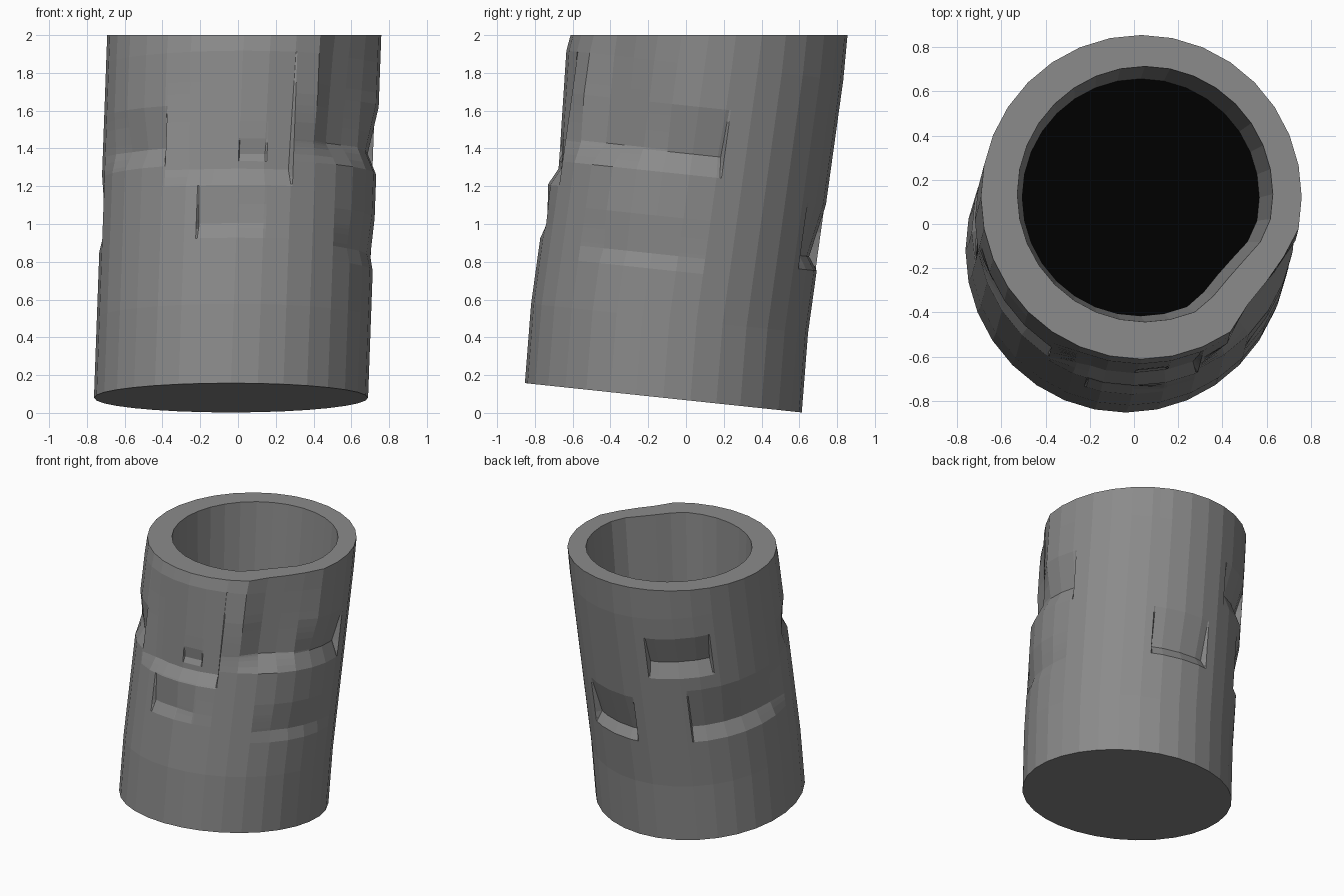
import bpy, bmesh
from math import cos, sin, pi, radians

if "Cube" in bpy.data.objects:
    bpy.data.objects.remove(bpy.data.objects["Cube"])

SEG, R, TOP = 32, 0.733, 2.0

# carved dents: angle range (deg, front = -90), ledge foot, ledge lip, upper end,
# depth, depth at upper end, width of the fade at the first and second side (0 = sharp wall)
DENTS = [
    (-60, 13, 1.26, 1.37, 1.62, 0.05, 0.0, 8, 0),      # right brow
    (-54, -15, 1.26, 1.38, 2.0, 0.085, 0.045, 8, 12),  # chip running to the rim
    (-122, -67, 1.13, 1.22, 1.84, 0.045, 0.0, 11, 0),  # front band
    (-90, -78, 1.23, 1.30, 1.52, 0.055, 0.0, 0, 0),    # small front notch
    (-107, -76, 0.85, 0.93, 1.14, 0.027, 0.0, 0, 11),  # lower front
    (-162, -123, 1.24, 1.34, 1.56, 0.045, 0.0, 11, 0), # left front
    (127, 188, 0.85, 0.95, 1.26, 0.045, 0.0, 0, 11),   # left back
    (107, 143, 1.36, 1.47, 1.68, 0.05, 0.0, 0, 0),     # back upper
    (61, 95, 0.83, 0.90, 1.18, 0.05, 0.0, 0, 0),       # back lower
    (-45, 8, 0.75, 0.83, 1.03, 0.022, 0.0, 11, 11),    # right lower
]


def lerp(a, b, t):
    return a + (b - a) * t


def axis(u):
    x = lerp(-0.037, 0.033, (u - 0.08) / 1.92)
    if u < 0.5:
        return x, lerp(-0.12, -0.087, (u - 0.08) / 0.42)
    return x, lerp(-0.087, 0.122, (u - 0.5) / 1.5)


def facet_radius(deg, r):
    # radius on a regular polygon, so added columns keep the facets flat
    step = 360 / SEG
    return r * cos(pi / SEG) / cos(radians(deg % step) - pi / SEG)


def dent_depth(deg, u):
    best = 0.0
    for a, b, u0, u1, u2, d, d2, fa, fb in DENTS:
        s = (deg - a) % 360
        if s < b - a and u0 <= u <= u2:
            v = d * (u - u0) / (u1 - u0) if u < u1 else lerp(d, d2, (u - u1) / (u2 - u1))
            if fa:
                v *= min(1, s / fa)
            if fb:
                v *= min(1, (b - a - s) / fb)
            best = max(best, v)
    return best


# columns: polygon corners plus a tight pair at each sharp dent side
angles = {round(i * 360 / SEG, 3) for i in range(SEG)}
for d in DENTS:
    for edge, fade in ((d[0], d[7]), (d[1], d[8])):
        if not fade:
            angles |= {round((edge - 0.35) % 360, 3), round((edge + 0.35) % 360, 3)}
angles = sorted(angles)
rows = sorted({0.08, 0.5, TOP} | {u for d in DENTS for u in d[2:5]})


def inner_point(deg, r, cx, cy, z):
    # inner wall bulges inward behind the chip
    q = ((deg + 64) % 360) / 46
    push = 0.045 * sin(pi * q) if q < 1 else 0
    rr = facet_radius(deg, r) - push
    return cx + rr * cos(radians(deg)), cy + rr * sin(radians(deg)), z


def build(name, rings, color, cap_first=False, cap_last=False):
    bm = bmesh.new()
    vs = [[bm.verts.new(p) for p in ring] for ring in rings]
    n = len(rings[0])
    for lo, hi in zip(vs, vs[1:]):
        for i in range(n):
            j = (i + 1) % n
            bm.faces.new((lo[i], lo[j], hi[j], hi[i]))
    if cap_first:
        bm.faces.new(vs[0][::-1])
    if cap_last:
        bm.faces.new(vs[-1])
    mesh = bpy.data.meshes.new(name)
    bm.to_mesh(mesh)
    bm.free()
    mat = bpy.data.materials.new(name + "_color")
    mat.diffuse_color = (color, color, color, 1)
    mat.use_nodes = True
    mat.node_tree.nodes["Principled BSDF"].inputs["Base Color"].default_value = mat.diffuse_color
    mesh.materials.append(mat)
    ob = bpy.data.objects.new(name, mesh)
    bpy.context.collection.objects.link(ob)


# leaning outer wall, level rim and inner wall
rings = []
for u in rows:
    cx, cy = axis(u)
    ring = []
    for a in angles:
        r = facet_radius(a, R) - dent_depth(a, u)
        lx, ly = r * cos(radians(a)), r * sin(radians(a))
        z = TOP if u == TOP else u - 0.106 * ly
        ring.append((cx + lx * 0.99, cy + ly, z))
    rings.append(ring)
rings.append([inner_point(a, 0.578, 0.05, 0.135, TOP) for a in angles])
floor = [inner_point(a, 0.537, 0.03, 0.12, 1.2) for a in angles]
rings.append(floor)
build("cup_body", rings, 0.258, cap_first=True)

# dark surface inside the cup
build("dark_filling", [floor], 0.0, cap_last=True)
